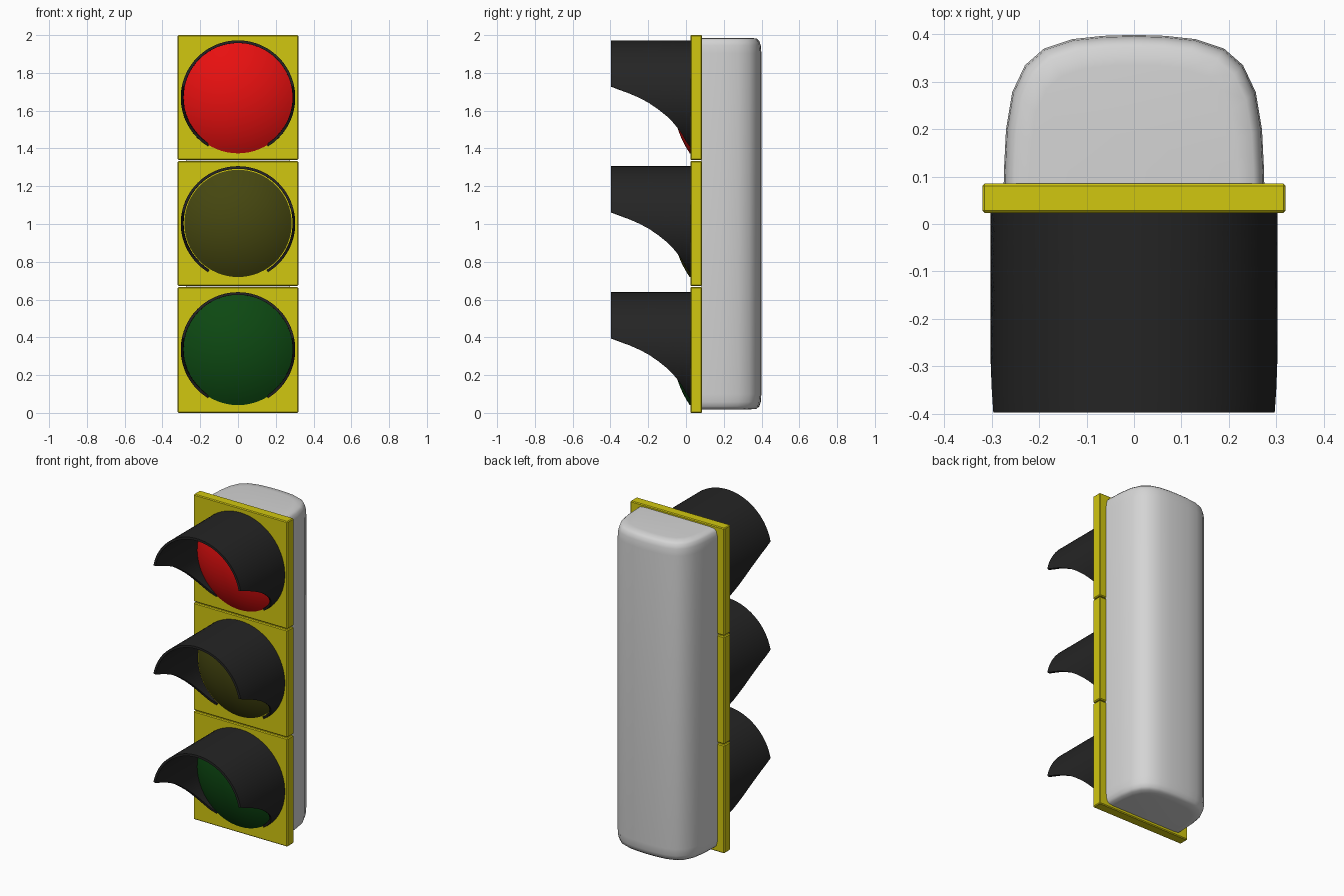
import bpy, bmesh, math

if "Cube" in bpy.data.objects:
    bpy.data.objects.remove(bpy.data.objects["Cube"])


def material(name, r, g, b):
    m = bpy.data.materials.new(name)
    m.diffuse_color = (r, g, b, 1)
    m.use_nodes = True
    m.node_tree.nodes["Principled BSDF"].inputs["Base Color"].default_value = m.diffuse_color
    return m


YELLOW = material("yellow_paint", 0.64, 0.57, 0.005)
GREY = material("light_grey", 0.66, 0.66, 0.66)
BLACK = material("black_plastic", 0.018, 0.018, 0.018)
RED = material("red_glass", 0.80, 0.005, 0.005)
AMBER = material("dark_amber_glass", 0.06, 0.062, 0.005)
GREEN = material("dark_green_glass", 0.004, 0.065, 0.006)


def make(name, verts, faces, mat, smooth=None):
    me = bpy.data.meshes.new(name)
    me.from_pydata(verts, [], faces)
    bm = bmesh.new()
    bm.from_mesh(me)
    bmesh.ops.recalc_face_normals(bm, faces=bm.faces)
    bm.to_mesh(me)
    bm.free()
    me.materials.append(mat)
    ob = bpy.data.objects.new(name, me)
    bpy.context.collection.objects.link(ob)
    if smooth:
        bpy.ops.object.select_all(action='DESELECT')
        ob.select_set(True)
        bpy.context.view_layer.objects.active = ob
        bpy.ops.object.shade_smooth_by_angle(angle=math.radians(smooth))
    return ob


def grid_faces(rows, cols, closed):
    return [(i * cols + j, i * cols + (j + 1) % cols,
             (i + 1) * cols + (j + 1) % cols, (i + 1) * cols + j)
            for i in range(rows - 1) for j in range(cols if closed else cols - 1)]


# yellow backing panel with chamfered edges
def panel(name, z0, z1):
    verts = [(x, y, z) for x in (-0.32, 0.32) for y in (0.023, 0.085) for z in (z0, z1)]
    faces = [(0, 1, 3, 2), (4, 6, 7, 5), (0, 4, 5, 1), (2, 3, 7, 6), (0, 2, 6, 4), (1, 5, 7, 3)]
    ob = make(name, verts, faces, YELLOW)
    bev = ob.modifiers.new("chamfer", 'BEVEL')
    bev.width = 0.005
    bev.segments = 1


# shallow spherical lens
def lens(name, zc, r, mat):
    rings, seg, h = 12, 64, 0.09
    R = (r * r + h * h) / (2 * h)
    a_max = math.asin(r / R)
    verts = []
    for i in range(rings):
        a = a_max * (1 - i / rings)
        y = 0.02 - h + R * (1 - math.cos(a))
        for j in range(seg):
            t = 2 * math.pi * j / seg
            verts.append((R * math.sin(a) * math.cos(t), y, zc + R * math.sin(a) * math.sin(t)))
    # short rim into the panel
    verts = [(x, 0.04, z) for x, y, z in verts[:seg]] + verts
    faces = grid_faces(rings + 1, seg, True)
    n = len(verts)
    verts.append((0, 0.02 - h, zc))
    faces += [(n - seg + j, n - seg + (j + 1) % seg, n) for j in range(seg)]
    make(name, verts, faces, mat, 40)


# visor: tube whose lower edge (y, height from centre) sweeps up to the front
EDGE = [(0.03, -0.262), (0.015, -0.253), (0.0, -0.232), (-0.02, -0.196), (-0.04, -0.166),
        (-0.07, -0.130), (-0.10, -0.100), (-0.15, -0.060), (-0.20, -0.026), (-0.25, 0.0),
        (-0.30, 0.023), (-0.35, 0.042), (-0.398, 0.061)]


def visor(name, zc):
    cols, rows, verts = 49, len(EDGE), []
    for r in (0.303, 0.289):
        for y, dz in EDGE:
            a = math.acos(dz / 0.303)
            for j in range(cols):
                t = a * (2 * j / (cols - 1) - 1)
                verts.append((r * math.sin(t), y, zc + r * math.cos(t)))
    shell = grid_faces(rows, cols, False)
    n = rows * cols
    faces = shell + [tuple(v + n for v in f) for f in shell]
    border = (list(range(cols)) + [i * cols + cols - 1 for i in range(1, rows)]
              + list(range(n - 2, n - cols - 1, -1)) + [i * cols for i in range(rows - 2, 0, -1)])
    for a, b in zip(border, border[1:] + border[:1]):
        faces.append((a, b, b + n, a + n))
    make(name, verts, faces, BLACK, 40)


for label, zc, r, mat, z0, z1 in (("red", 1.669, 0.295, RED, 1.339, 2.0),
                                  ("amber", 1.003, 0.284, AMBER, 0.672, 1.333),
                                  ("green", 0.336, 0.295, GREEN, 0.0, 0.666)):
    panel(label + "_panel", z0, z1)
    lens(label + "_lens", zc, r, mat)
    visor(label + "_visor", zc)

# grey rear housing: rounded plan outline lofted upwards, drawn in at both ends
half = [(0.275, 0.08), (0.274, 0.12), (0.27, 0.20), (0.257, 0.278), (0.23, 0.335),
        (0.19, 0.37), (0.13, 0.39), (0.065, 0.397)]
outline = half + [(0, 0.399)] + [(-x, y) for x, y in reversed(half)]
ends = [(0.80, 0.018), (0.92, 0.022), (0.965, 0.034), (0.99, 0.058), (1.0, 0.10)]
levels = ends + [(s, 2.004 - z) for s, z in reversed(ends)]
verts = [(x * s, 0.08 + (y - 0.08) * s, z) for s, z in levels for x, y in outline]
c = len(outline)
faces = grid_faces(len(levels), c, True)
faces += [tuple(range(c)), tuple(range(len(verts) - c, len(verts)))]
make("rear_housing", verts, faces, GREY, 50)
